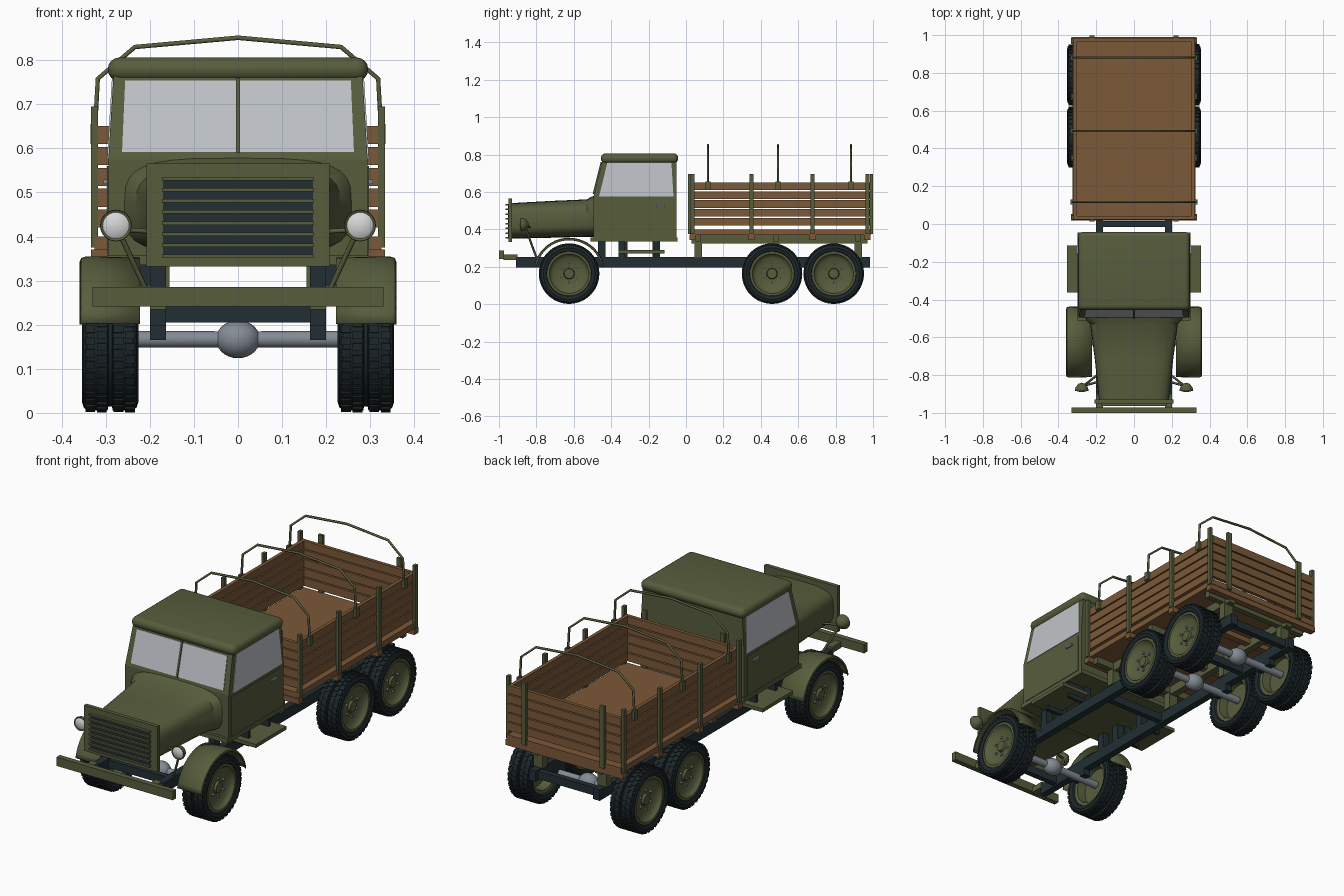
import bpy, bmesh
from math import pi, sin, cos, radians, copysign
from mathutils import Vector, Matrix

cube = bpy.data.objects.get("Cube")
if cube:
    bpy.data.objects.remove(cube, do_unlink=True)


def material(name, r, g, b):
    m = bpy.data.materials.new(name)
    m.use_nodes = True
    m.diffuse_color = (r, g, b, 1)
    m.node_tree.nodes["Principled BSDF"].inputs["Base Color"].default_value = (r, g, b, 1)
    return m


OLIVE = material("olive paint", 0.095, 0.11, 0.046)
WOOD = material("brown wood", 0.2, 0.1, 0.04)
CHASSIS = material("chassis black", 0.016, 0.028, 0.034)
RUBBER = material("tyre rubber", 0.012, 0.02, 0.023)
STEEL = material("grey steel", 0.23, 0.26, 0.3)
GLASS = material("window glass", 0.52, 0.55, 0.58)
LENS = material("lamp lens", 0.68, 0.68, 0.68)
smooth = []


def finish(name, bm, mat, soft=False):
    bmesh.ops.recalc_face_normals(bm, faces=bm.faces)
    me = bpy.data.meshes.new(name)
    bm.to_mesh(me)
    bm.free()
    me.materials.append(mat)
    ob = bpy.data.objects.new(name, me)
    bpy.context.scene.collection.objects.link(ob)
    if soft:
        smooth.append(ob)
    return ob


def add_box(bm, x, y, z, matrix=Matrix()):
    c = Vector([(a + b) / 2 for a, b in (x, y, z)])
    s = [b - a for a, b in (x, y, z)]
    bmesh.ops.create_cube(bm, size=1, matrix=matrix @ Matrix.Translation(c) @ Matrix.Diagonal((*s, 1)))


def box(name, x, y, z, mat, pair=False, bevel=0):
    """Box from three ranges; pair adds its mirror image across x = 0."""
    bm = bmesh.new()
    add_box(bm, x, y, z)
    if pair:
        add_box(bm, (-x[1], -x[0]), y, z)
    if bevel:
        bmesh.ops.bevel(bm, geom=bm.edges[:], offset=bevel, segments=4, affect='EDGES', profile=0.5)
    return finish(name, bm, mat, bevel > 0)


def slab(name, pts, offset, mat):
    """Flat polygon given thickness along an offset vector."""
    bm = bmesh.new()
    low = [bm.verts.new(p) for p in pts]
    high = [bm.verts.new(Vector(p) + Vector(offset)) for p in pts]
    bm.faces.new(low)
    bm.faces.new(high)
    for i in range(len(pts)):
        j = (i + 1) % len(pts)
        bm.faces.new((low[i], low[j], high[j], high[i]))
    return finish(name, bm, mat)


def lathe(name, profile, centre, mat, axis='X', steps=40):
    """Spin (axial, radius) points about the x or y axis."""
    bm = bmesh.new()
    vs = [bm.verts.new((a, r, 0) if axis == 'X' else (r, a, 0)) for a, r in profile]
    es = [bm.edges.new(p) for p in zip(vs, vs[1:])]
    bmesh.ops.spin(bm, geom=vs + es, angle=2 * pi, steps=steps, cent=(0, 0, 0),
                   axis=(1, 0, 0) if axis == 'X' else (0, 1, 0))
    bmesh.ops.remove_doubles(bm, verts=bm.verts, dist=0.0001)
    bmesh.ops.translate(bm, verts=bm.verts, vec=centre)
    return finish(name, bm, mat, True)


def rod(name, pts, radius, mat):
    cu = bpy.data.curves.new(name, 'CURVE')
    cu.dimensions = '3D'
    cu.bevel_depth, cu.bevel_resolution, cu.use_fill_caps = radius, 1, True
    sp = cu.splines.new('POLY')
    sp.points.add(len(pts) - 1)
    for p, q in zip(sp.points, pts):
        p.co = (*q, 1)
    tmp = bpy.data.objects.new(name + "_path", cu)
    bpy.context.scene.collection.objects.link(tmp)
    bpy.context.view_layer.update()
    me = bpy.data.meshes.new_from_object(tmp.evaluated_get(bpy.context.evaluated_depsgraph_get()))
    bpy.data.objects.remove(tmp)
    me.materials.clear()
    me.materials.append(mat)
    ob = bpy.data.objects.new(name, me)
    bpy.context.scene.collection.objects.link(ob)


# Wheels: grooved tyre with lugs, dished rim, hub and bolts
AXLES = {"front": -0.625, "middle": 0.46, "rear": 0.79}
HALF = [(0.048, 0.115), (0.058, 0.12), (0.064, 0.138), (0.06, 0.151), (0.052, 0.157),
        (0.006, 0.158), (0.004, 0.148)]
TYRE = HALF + [(-a, r) for a, r in reversed(HALF)]
for place, y in AXLES.items():
    for side, s in (("left", 1), ("right", -1)):
        tag, c = f"{place}_{side}", (s * 0.29, y, 0.163)
        lathe("tyre_" + tag, TYRE, c, RUBBER, steps=48)
        lathe("rim_" + tag, [(s * a, r) for a, r in ((0.03, 0), (0.03, 0.03), (0.034, 0.085), (0.046, 0.1),
              (0.056, 0.106), (0.056, 0.118), (0.04, 0.12), (-0.05, 0.12), (-0.045, 0.1),
              (0, 0.095), (0, 0))], c, OLIVE)
        lathe("hub_" + tag, [(s * a, r) for a, r in ((0.03, 0.03), (0.042, 0.026), (0.044, 0))], c, OLIVE, steps=16)
        lugs, bolts = bmesh.new(), bmesh.new()
        for k in range(36):
            for col, a in enumerate((-0.056, -0.03, 0.008, 0.034)):
                turn = Matrix.Rotation(2 * pi * (k + col % 2 / 2) / 36, 4, 'X')
                add_box(lugs, (a, a + 0.022), (-0.009, 0.009), (0.15, 0.1615), Matrix.Translation(c) @ turn)
        for k in range(6):
            turn = Matrix.Rotation(pi * k / 3, 4, 'X')
            add_box(bolts, sorted((s * 0.028, s * 0.04)), (-0.005, 0.005), (0.043, 0.053), Matrix.Translation(c) @ turn)
        finish("tread_" + tag, lugs, RUBBER)
        finish("wheel_bolts_" + tag, bolts, STEEL)
    # Axle with a round differential
    bulge = [(0.05 * cos(t), 0.043 * sin(t)) for t in (radians(d) for d in range(25, 156, 13))]
    lathe("axle_" + place, [(0.28, 0), (0.28, 0.019)] + bulge + [(-0.28, 0.019), (-0.28, 0)],
          (0, y, 0.167), STEEL, steps=24)
    box("spring_block_" + place, (0.163, 0.2), (y - 0.05, y + 0.05), (0.165, 0.2), CHASSIS, True)

# Chassis
box("chassis_rails", (0.163, 0.2), (-0.91, 0.985), (0.197, 0.252), CHASSIS, True)
for i, y in enumerate((-0.8, 0.0, 0.62, 0.95)):
    box(f"chassis_crossmember_{i}", (-0.165, 0.165), (y - 0.015, y + 0.015), (0.205, 0.245), CHASSIS)
for i, y in enumerate((-0.45, -0.34, -0.16)):
    box(f"cab_mount_{i}", (0.163, 0.2), (y - 0.02, y + 0.02), (0.25, 0.34), CHASSIS, True)
box("bumper", (-0.33, 0.33), (-1.0, -0.972), (0.241, 0.286), OLIVE)
box("bumper_brackets", (0.163, 0.2), (-0.975, -0.9), (0.235, 0.265), OLIVE, True)

# Front fenders: arched strips around the wheels
for side, s in (("left", 1), ("right", -1)):
    bm = bmesh.new()
    rows = []
    for k in range(21):
        t = radians(12 + 156 * k / 20)
        rows.append([bm.verts.new((s * x, -0.625 + r * cos(t), 0.163 + r * sin(t)))
                     for x, r in ((0.222, 0.19), (0.345, 0.192), (0.356, 0.188), (0.359, 0.18))])
    for a, b in zip(rows, rows[1:]):
        for i in range(3):
            bm.faces.new((a[i], a[i + 1], b[i + 1], b[i]))
    fender = finish("fender_" + side, bm, OLIVE, True)
    fender.modifiers.new("Thickness", 'SOLIDIFY').thickness = 0.005

# Bonnet: rounded sections widening back to the cab
bm = bmesh.new()
rings = []
for y, w, z0, z1 in ((-0.935, 0.185, 0.35, 0.54), (-0.72, 0.207, 0.355, 0.552),
                     (-0.53, 0.232, 0.36, 0.56), (-0.505, 0.255, 0.36, 0.575), (-0.48, 0.262, 0.36, 0.582)):
    ring = []
    for k in range(32):
        c, d = cos(2 * pi * k / 32), sin(2 * pi * k / 32)
        p, q = copysign(abs(c) ** 0.55, c), copysign(abs(d) ** 0.55, d)
        ring.append(bm.verts.new((w * p, y, (z0 + z1) / 2 + (z1 - z0) / 2 * q)))
    rings.append(ring)
for a, b in zip(rings, rings[1:]):
    for k in range(32):
        bm.faces.new((a[k], a[k - 1], b[k - 1], b[k]))
bm.faces.new(rings[0])
bm.faces.new(rings[-1])
finish("bonnet", bm, OLIVE, True)

# Grille
box("grille_plate", (-0.208, 0.208), (-0.95, -0.93), (0.332, 0.566), OLIVE)
box("grille_opening", (-0.17, 0.17), (-0.953, -0.948), (0.353, 0.535), CHASSIS)
for i in range(8):
    z = 0.355 + i * 0.0252
    box(f"grille_slat_{i}", (-0.172, 0.172), (-0.964, -0.95), (z - 0.004, z + 0.004), OLIVE)

# Headlights on struts
for side, s in (("left", 1), ("right", -1)):
    c = (s * 0.277, -0.87, 0.425)
    lathe("headlight_" + side, [(0.03, 0), (0.025, 0.016), (0.008, 0.031), (-0.008, 0.036), (-0.014, 0.035),
                                (-0.012, 0.03)], c, OLIVE, 'Y', 24)
    lathe("headlight_lens_" + side, [(-0.01, 0.032), (-0.017, 0.022), (-0.02, 0)], c, LENS, 'Y', 24)
    rod("headlight_strut_" + side, [(s * 0.265, -0.855, 0.4), (s * 0.195, -0.8, 0.25)], 0.006, OLIVE)
    rod("headlight_arm_" + side, [(s * 0.26, -0.855, 0.415), (s * 0.17, -0.83, 0.41)], 0.006, OLIVE)


# Cab body: leaning windscreen, sides tapering in above the waist
def front_y(z):
    return -0.495 + (z - 0.575) * 0.25


def side_x(z):
    return 0.294 - max(0, z - 0.575) * 0.06


bm = bmesh.new()
levels = []
for z in (0.337, 0.575, 0.785):
    x, y = side_x(z), max(-0.495, front_y(z))
    levels.append([bm.verts.new(p) for p in ((-x, y, z), (x, y, z), (x, -0.052, z), (-x, -0.052, z))])
for a, b in zip(levels, levels[1:]):
    for k in range(4):
        bm.faces.new((a[k - 1], a[k], b[k], b[k - 1]))
bm.faces.new(levels[0])
bm.faces.new(levels[-1])
finish("cab_body", bm, OLIVE)
box("cab_roof", (-0.295, 0.295), (-0.455, -0.042), (0.753, 0.806), OLIVE, bevel=0.025)
box("cab_sill", (-0.298, 0.298), (-0.51, -0.045), (0.335, 0.357), OLIVE)
slab("windscreen", [(x, front_y(z), z) for x, z in ((-0.263, 0.592), (0.263, 0.592), (0.256, 0.754), (-0.256, 0.754))],
     (0, -0.003, 0), GLASS)
slab("windscreen_divider", [(x, front_y(z), z) for x, z in ((-0.005, 0.59), (0.005, 0.59), (0.005, 0.76), (-0.005, 0.76))],
     (0, -0.008, 0), OLIVE)
for side, s in (("left", 1), ("right", -1)):
    slab("door_" + side, [(s * 0.293, y, z) for y, z in ((-0.475, 0.362), (-0.075, 0.362), (-0.075, 0.56), (-0.475, 0.56))],
         (s * 0.004, 0, 0), OLIVE)
    slab("side_window_" + side, [(s * side_x(z), y, z) for y, z in ((-0.465, 0.576), (-0.067, 0.576), (-0.078, 0.758), (-0.42, 0.758))],
         (s * 0.003, 0, 0), GLASS)
box("door_handles", (0.296, 0.306), (-0.16, -0.115), (0.519, 0.529), STEEL, True)
box("running_boards", (0.2, 0.355), (-0.362, -0.115), (0.272, 0.29), OLIVE, True)
for i, y in enumerate((-0.32, -0.16)):
    box(f"running_board_hanger_{i}", (0.2, 0.29), (y - 0.008, y + 0.008), (0.25, 0.34), CHASSIS, True)

# Cargo bed: floor, underframe, plank walls and stakes
box("bed_floor", (-0.325, 0.325), (0.022, 0.99), (0.37, 0.4), WOOD)
box("bed_long_beams", (0.163, 0.2), (0.03, 0.97), (0.325, 0.37), OLIVE, True)
for i, y in enumerate((0.065, 0.48, 0.92)):
    box(f"bed_support_{i}", (0.155, 0.207), (y - 0.02, y + 0.02), (0.25, 0.335), OLIVE, True)
    box(f"bed_olive_beam_{i}", (-0.3, 0.3), (y - 0.015, y + 0.015), (0.335, 0.37), OLIVE)
STAKES = (0.035, 0.35, 0.677, 0.97)
for i, y in enumerate(STAKES):
    box(f"bed_cross_beam_{i}", (-0.333, 0.333), (y - 0.017, y + 0.017), (0.343, 0.371), WOOD)
    box(f"side_stake_{i}", (0.318, 0.334), (y - 0.011, y + 0.011), (0.375, 0.695), OLIVE, True)
for i in range(5):
    z = (0.42 + i * 0.0475, 0.461 + i * 0.0475)
    box(f"side_plank_{i}", (0.302, 0.32), (0.025, 0.985), z, WOOD, True)
    box(f"front_plank_{i}", (-0.302, 0.302), (0.025, 0.043), z, WOOD)
    box(f"tail_plank_{i}", (-0.302, 0.302), (0.967, 0.985), z, WOOD)
box("tail_stakes", (0.21, 0.235), (0.985, 0.999), (0.375, 0.695), OLIVE, True)
box("front_stakes", (0.21, 0.235), (0.012, 0.026), (0.375, 0.695), OLIVE, True)

# Canopy bows and their sockets
for i, y in enumerate((0.117, 0.492, 0.882)):
    right = [(-0.326, y, 0.615), (-0.318, y, 0.758), (-0.234, y, 0.83)]
    rod(f"canopy_bow_{i}", right + [(0, y, 0.851)] + [(-a, b, c) for a, b, c in reversed(right)], 0.006, OLIVE)
    box(f"bow_socket_{i}", (0.318, 0.335), (y - 0.013, y + 0.013), (0.61, 0.655), OLIVE, True)

# Smooth shading with sharp edges kept
for ob in bpy.context.view_layer.objects:
    ob.select_set(ob in smooth)
bpy.context.view_layer.objects.active = smooth[0]
bpy.ops.object.shade_smooth_by_angle(angle=radians(35))
